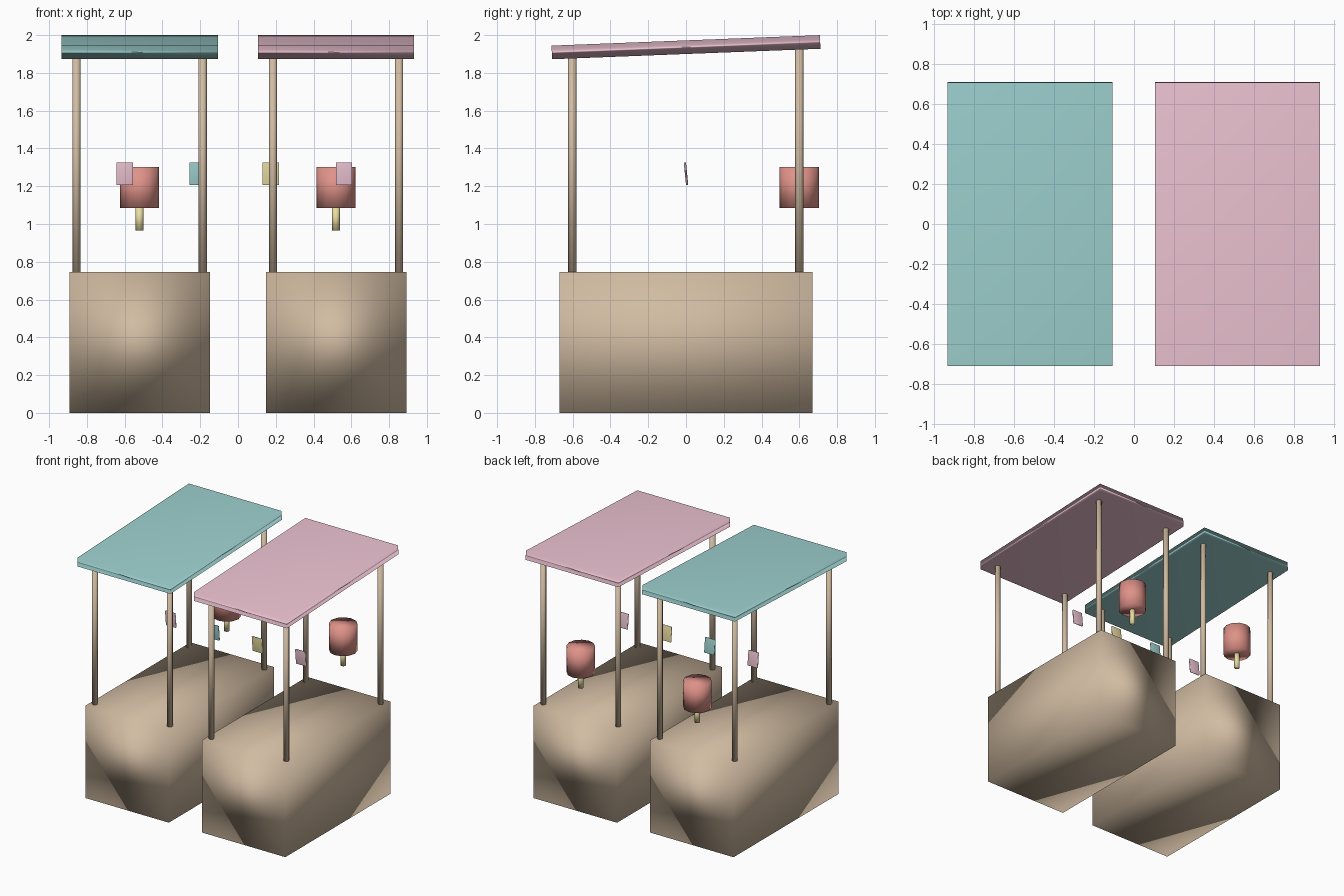
import bpy, math

if "Cube" in bpy.data.objects:
    bpy.data.objects.remove(bpy.data.objects["Cube"])

def mat(name, rgb):
    m = bpy.data.materials.new(name)
    m.diffuse_color = (*rgb, 1)
    m.use_nodes = True
    m.node_tree.nodes["Principled BSDF"].inputs["Base Color"].default_value = m.diffuse_color
    return m

WOOD = mat("wood", (0.64, 0.50, 0.36))
TEAL = mat("teal", (0.34, 0.64, 0.63))
PINK = mat("pink", (0.86, 0.56, 0.66))
RED = mat("coral", (0.74, 0.29, 0.25))
YELLOW = mat("yellow", (0.82, 0.72, 0.36))

def finish(name, material):
    o = bpy.context.object
    o.name = name
    o.data.materials.append(material)
    bpy.ops.object.shade_smooth()
    return o

def box(name, loc, size, material, tilt=0):
    bpy.ops.mesh.primitive_cube_add(size=1, location=loc, rotation=(tilt, 0, 0))
    bpy.context.object.scale = size
    return finish(name, material)

def rod(name, x, y, z0, z1, r, material, sides=8):
    bpy.ops.mesh.primitive_cylinder_add(vertices=sides, radius=r, depth=z1 - z0,
                                        location=(x, y, (z0 + z1) / 2))
    return finish(name, material)

# Two market stalls, side by side
for side, cx, colour in (("left", -0.521, TEAL), ("right", 0.519, PINK)):
    box(side + "_counter", (cx, 0, 0.3725), (0.744, 1.338, 0.745), WOOD)
    box(side + "_awning", (cx, 0, 1.936), (0.828, 1.422, 0.072), colour, 0.039)
    # Corner posts
    for dx in (-0.334, 0.334):
        for dy, top, end in ((-0.602, 1.885, "front"), (0.6, 1.935, "back")):
            rod(f"{side}_{end}_post", cx + dx, dy, 0.74, top, 0.0218, WOOD)
    # Hanging ice lolly sign
    rod(side + "_lolly", cx, 0.6, 1.085, 1.303, 0.104, RED, 12)
    rod(side + "_lolly_stick", cx, 0.6, 0.965, 1.09, 0.0215, YELLOW)

# Row of pennants between the stalls
for i, colour in enumerate((PINK, TEAL, YELLOW, PINK)):
    box(f"pennant_{i + 1}", (-0.6 + 0.387 * i, 0, 1.266), (0.086, 0.012, 0.118), colour, 0.1)
